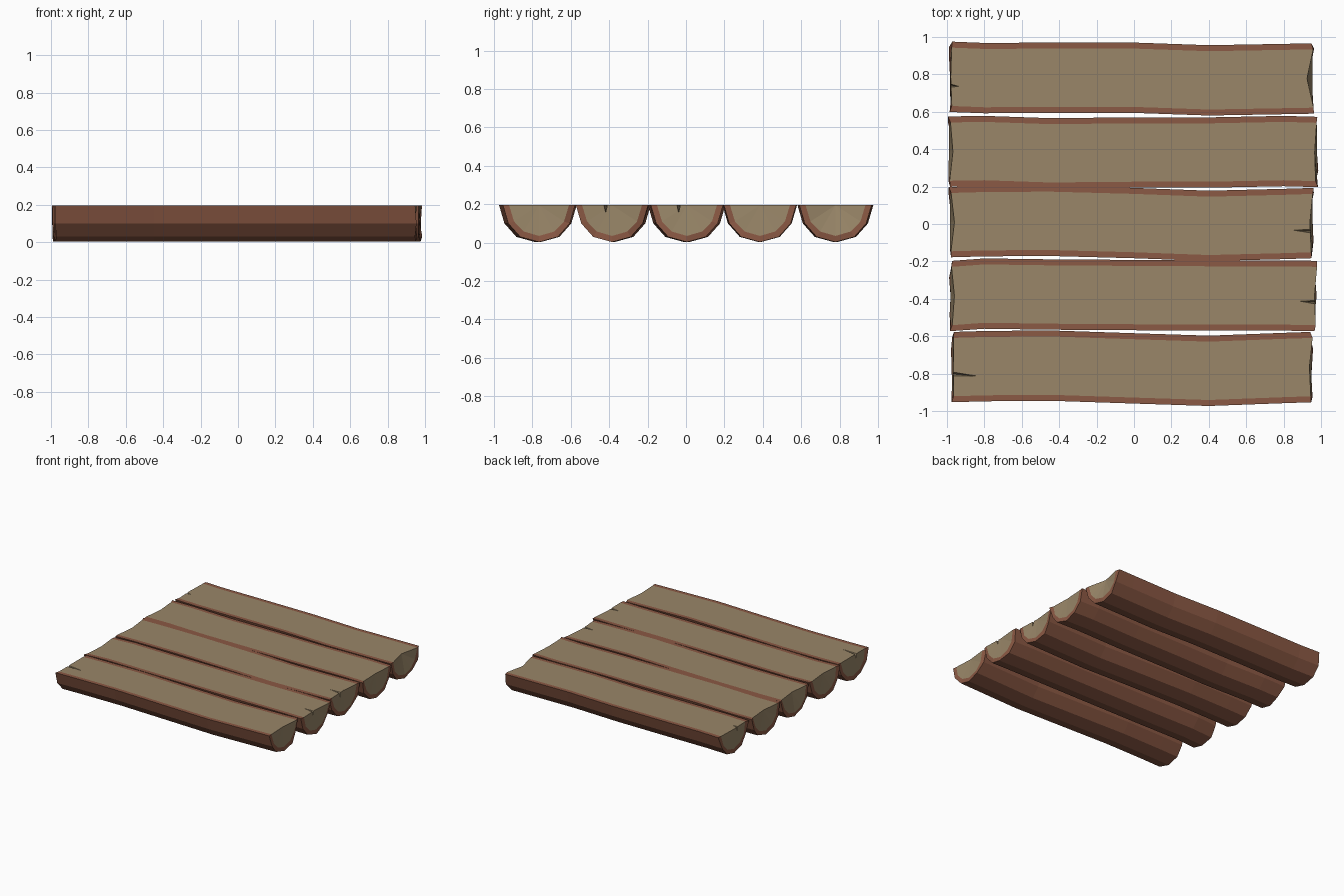
import bpy, bmesh, random
from mathutils import Vector

random.seed(4)
cube = bpy.data.objects.get("Cube")
if cube:
    bpy.data.objects.remove(cube)


def material(name, colour):
    m = bpy.data.materials.new(name)
    m.use_nodes = True
    m.diffuse_color = (*colour, 1)
    m.node_tree.nodes["Principled BSDF"].inputs["Base Color"].default_value = (*colour, 1)
    return m


BARK, WOOD = 0, 1
MATERIALS = [material("reddish bark", (0.26, 0.10, 0.058)),
             material("pale cut wood", (0.32, 0.24, 0.14))]
TOP = 0.195

# Half-log cross-section (y, z): bark outline and the wood core inside it
OUTER = [(-0.188, TOP), (-0.160, 0.10), (-0.098, 0.03), (0, 0.003),
         (0.098, 0.03), (0.160, 0.10), (0.188, TOP)]
INNER = [(-0.156, TOP), (-0.130, 0.11), (-0.080, 0.058), (0, 0.035),
         (0.080, 0.058), (0.130, 0.11), (0.156, TOP)]
STATIONS = [-0.8, -0.45, 0, 0.4, 0.8]


def mesh_object(name, bm):
    bmesh.ops.recalc_face_normals(bm, faces=bm.faces)
    mesh = bpy.data.meshes.new(name)
    bm.to_mesh(mesh)
    bm.free()
    for m in MATERIALS:
        mesh.materials.append(m)
    ob = bpy.data.objects.new(name, mesh)
    bpy.context.collection.objects.link(ob)
    return ob


def half_log(name, left, right, sway, dents):
    bm = bmesh.new()

    def face(verts, mat):
        bm.faces.new(verts).material_index = mat

    # Rings along the log; the end rings are slightly ragged
    rings = []
    xs = [left] + STATIONS + [right]
    for k, (x, centre) in enumerate(zip(xs, sway)):
        ragged = 0.009 if k in (0, len(xs) - 1) else 0
        put = lambda p: bm.verts.new((x + random.uniform(-ragged, ragged), centre + p[0], p[1]))
        outer = [put(p) for p in OUTER]
        inner0, inner6 = put(INNER[0]), put(INNER[-1])
        mid = put((0, TOP))
        if ragged:
            mid.co.x = x + (dents[0] if k == 0 else -dents[1])
        rings.append((outer, inner0, inner6, mid))

    # Bark hull, bark rims and the flat wood top
    for (o, i0, i6, m), (o2, j0, j6, m2) in zip(rings, rings[1:]):
        for a in range(6):
            face((o[a], o[a + 1], o2[a + 1], o2[a]), BARK)
        face((o[6], i6, j6, o2[6]), BARK)
        face((i0, o[0], o2[0], j0), BARK)
        face((i6, m, m2, j6), WOOD)
        face((m, i0, j0, m2), WOOD)

    # Ends: bark ring around a dented wood core
    for (o, i0, i6, m), x, centre in ((rings[0], left, sway[0]), (rings[-1], right, sway[-1])):
        core = [i0] + [bm.verts.new((x, centre + y, z)) for y, z in INNER[1:-1]] + [i6]
        for a in range(6):
            face((o[a], o[a + 1], core[a + 1], core[a]), BARK)
            face((core[a], core[a + 1], m), WOOD)
    return mesh_object(name, bm)


def cut_crack(log, x_end, x_tip, y, tip_y):
    # Tapered wedge split in from the end of a log
    side = 1 if x_end > 0 else -1
    x = x_end + side * 0.02
    bm = bmesh.new()
    v = [bm.verts.new(Vector(c)) for c in (
        (x, y - 0.014, TOP + 0.01), (x, y + 0.014, TOP + 0.01),
        (x, y, TOP - 0.05), (x_tip, tip_y, TOP + 0.004))]
    for tri in ((0, 1, 2), (0, 1, 3), (1, 2, 3), (2, 0, 3)):
        bm.faces.new([v[i] for i in tri]).material_index = WOOD
    cutter = mesh_object("crack_cutter", bm)
    cutter.hide_render = True
    mod = log.modifiers.new("crack", "BOOLEAN")
    mod.operation = "DIFFERENCE"
    mod.solver = "EXACT"
    mod.object = cutter
    bpy.context.view_layer.objects.active = log
    bpy.ops.object.modifier_apply(modifier=mod.name)
    bpy.data.objects.remove(cutter)


# Name, left end, right end, centre line, depth of the dent in each end
LOGS = [
    ("log_front", -0.97, 0.95, [-0.765, -0.76, -0.757, -0.772, -0.785, -0.77, -0.765], (0.005, 0.012)),
    ("log_second", -0.98, 0.97, [-0.385, -0.372, -0.377, -0.38, -0.382, -0.382, -0.385], (0.02, 0.005)),
    ("log_middle", -0.985, 0.955, [0.01, 0.015, 0.017, 0.005, -0.01, 0, 0.005], (0.025, 0.015)),
    ("log_fourth", -0.988, 0.978, [0.387, 0.39, 0.378, 0.382, 0.382, 0.39, 0.385], (0.02, 0.012)),
    ("log_back", -0.98, 0.955, [0.787, 0.78, 0.782, 0.782, 0.768, 0.775, 0.778], (0.0, 0.03)),
]
logs = {args[0]: half_log(*args) for args in LOGS}

cut_crack(logs["log_front"], -0.97, -0.82, -0.80, -0.815)
cut_crack(logs["log_second"], 0.97, 0.88, -0.42, -0.412)
cut_crack(logs["log_middle"], 0.95, 0.84, -0.04, -0.032)
cut_crack(logs["log_back"], -0.98, -0.93, 0.742, 0.735)
